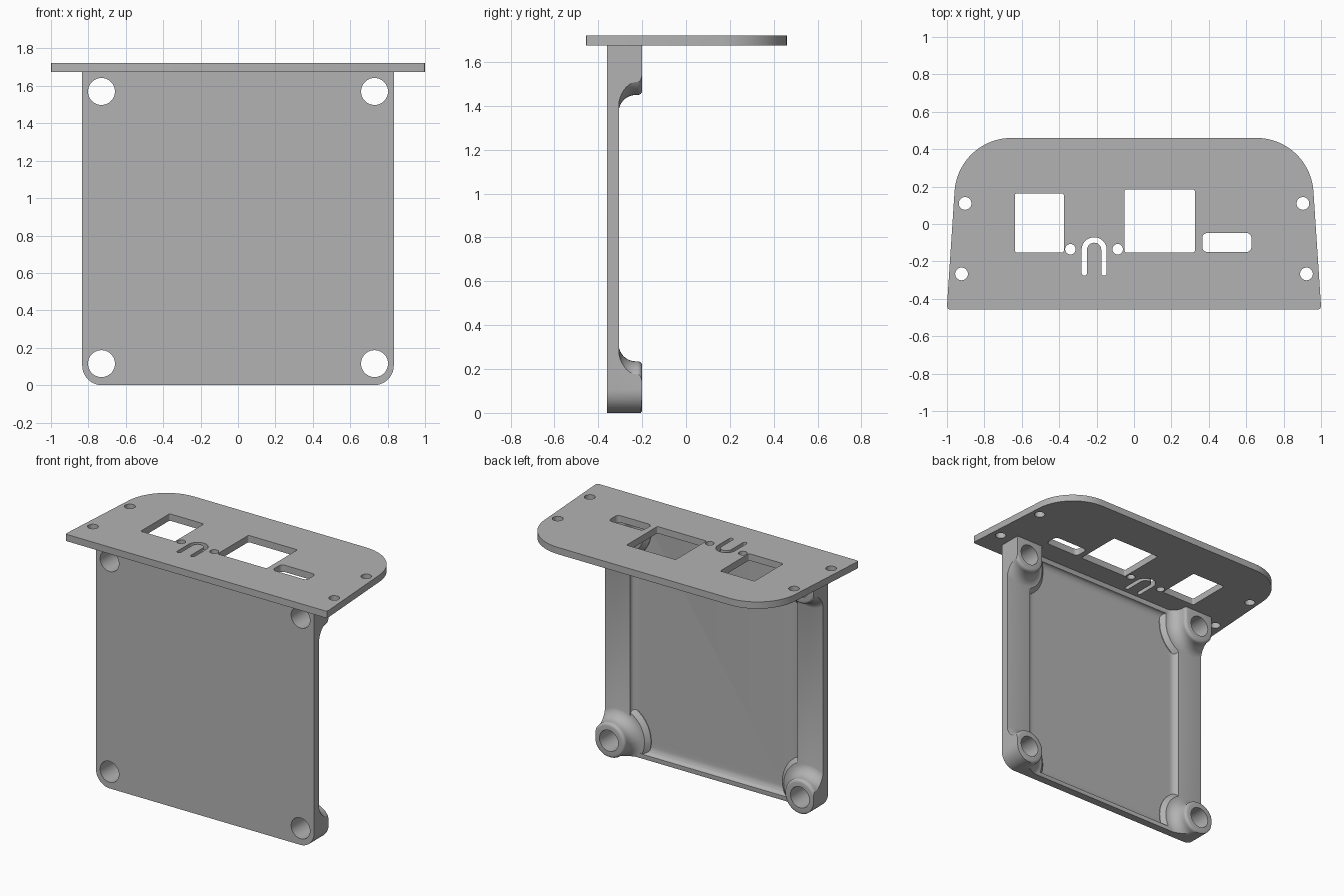
import bpy, bmesh
from math import sin, cos, pi

cube = bpy.data.objects.get("Cube")
if cube:
    bpy.data.objects.remove(cube, do_unlink=True)

grey = bpy.data.materials.new("plain grey")
grey.use_nodes = True
grey.diffuse_color = (0.45, 0.45, 0.45, 1)
grey.node_tree.nodes["Principled BSDF"].inputs["Base Color"].default_value = grey.diffuse_color


def arc(cx, cy, r, a0, a1, n=10):
    return [(cx + r * cos(a0 + (a1 - a0) * i / n), cy + r * sin(a0 + (a1 - a0) * i / n))
            for i in range(n + 1)]


def rounded_rect(x0, x1, y0, y1, r, n=8):
    return (arc(x1 - r, y1 - r, r, 0, pi / 2, n) + arc(x0 + r, y1 - r, r, pi / 2, pi, n)
            + arc(x0 + r, y0 + r, r, pi, 1.5 * pi, n) + arc(x1 - r, y0 + r, r, 1.5 * pi, 2 * pi, n))


def circle(cx, cy, r, n=40):
    return arc(cx, cy, r, 0, 2 * pi, n)[:-1]


def loft(name, loops, axis):
    """Join equal-length outlines [(level, points)] along an axis and cap both ends."""
    bm = bmesh.new()
    rings = []
    for level, pts in loops:
        place = (lambda p: (p[0], level, p[1])) if axis == "y" else (lambda p: (p[0], p[1], level))
        rings.append([bm.verts.new(place(p)) for p in pts])
    for a, b in zip(rings, rings[1:]):
        for i in range(len(a)):
            j = (i + 1) % len(a)
            bm.faces.new((a[i], a[j], b[j], b[i]))
    bm.faces.new(rings[0])
    bm.faces.new(rings[-1])
    bmesh.ops.recalc_face_normals(bm, faces=bm.faces)
    mesh = bpy.data.meshes.new(name)
    bm.to_mesh(mesh)
    bm.free()
    mesh.materials.append(grey)
    obj = bpy.data.objects.new(name, mesh)
    bpy.context.collection.objects.link(obj)
    return obj


def prism(name, pts, axis, lo, hi):
    return loft(name, [(lo, pts), (hi, pts)], axis)


def combine(obj, other, operation):
    mod = obj.modifiers.new("cut", "BOOLEAN")
    mod.operation, mod.solver, mod.object = operation, "EXACT", other
    bpy.context.view_layer.objects.active = obj
    bpy.ops.object.modifier_apply(modifier=mod.name)
    bpy.data.objects.remove(other, do_unlink=True)


FRONT, BACK, BOSS_END = -0.36, -0.305, -0.2
HALF, TOP = 0.833, 1.678
BOSS_X, LOW_Z, HIGH_Z = 0.73, 0.115, 1.57

# Upright panel with rounded lower corners
r = 0.105
outline = ([(HALF, TOP), (-HALF, TOP)] + arc(-HALF + r, r, r, pi, 1.5 * pi)
           + arc(HALF - r, r, r, 1.5 * pi, 2 * pi))
panel = prism("upright_panel", outline, "y", FRONT, BACK)

# Shallow pocket with filleted walls in the back
depth, width = 0.035, 0.055
loops = [(BACK + 0.05, rounded_rect(-0.64, 0.64, 0.03, 1.64, 0.1))]
for i in range(7):
    t = i / 6 * pi / 2
    inset = width * (1 - cos(t))
    loops.append((BACK - depth * sin(t),
                  rounded_rect(-0.64 + inset, 0.64 - inset, 0.03 + inset, 1.64 - inset, 0.1 - inset)))
combine(panel, loft("pocket_cutter", loops, "y"), "DIFFERENCE")

# Boss profile: wide foot, concave fillet, rounded tip
fillet, tip, radius = 0.078, 0.02, 0.12
profile = [(FRONT + 0.01, radius + fillet + 0.03), (BACK - 0.03, radius + fillet + 0.03)]
for i in range(9):
    t = i / 8 * pi / 2
    profile.append((BACK - 0.002 + fillet * (1 - cos(t)), radius + fillet * (1 - sin(t))))
for i in range(5):
    t = i / 4 * pi / 2
    profile.append((BOSS_END - tip + tip * sin(t), radius - tip * (1 - cos(t))))

for side in (-1, 1):
    for z, stretch in ((LOW_Z, 0), (HIGH_Z, 0.15)):
        rings = []
        for y, rad in profile:
            # Upper bosses run on up into the top plate
            upper = arc(side * BOSS_X, z + stretch, rad, 0, pi, 20)
            lower = arc(side * BOSS_X, z - 0.0001, rad, pi, 2 * pi, 20)
            rings.append((y, upper + lower))
        boss = loft("boss", rings, "y")
        combine(boss, prism("boss_trim", outline, "y", FRONT, 0), "INTERSECT")
        combine(panel, boss, "UNION")
        hole = circle(side * BOSS_X, z, 0.072)
        combine(panel, prism("bolt_hole_cutter", hole, "y", FRONT - 0.1, 0), "DIFFERENCE")

# Top plate: tapered sides and large rounded back corners
half_outline = [(0.985, -0.457), (0.996, -0.453), (1.0, -0.44)] + arc(0.655, 0.155, 0.305, 0.055, pi / 2, 24)
plate_outline = half_outline + [(-x, y) for x, y in reversed(half_outline)]
plate = prism("top_plate", plate_outline, "z", 1.675, 1.722)

# Openings: two connector windows, a slot, small holes and a flexible tongue
openings = [rounded_rect(-0.637, -0.375, -0.152, 0.163, 0.01),
            rounded_rect(-0.05, 0.325, -0.152, 0.185, 0.01),
            rounded_rect(0.365, 0.628, -0.15, -0.048, 0.028),
            circle(-0.34, -0.135, 0.028), circle(-0.087, -0.135, 0.028)]
for side in (-1, 1):
    openings += [circle(side * 0.903, 0.11, 0.034), circle(side * 0.922, -0.267, 0.034)]
cx, cy, outer, inner, foot = -0.213, -0.138, 0.067, 0.038, -0.262
mid, end = (outer + inner) / 2, (outer - inner) / 2
openings.append(arc(cx, cy, outer, 0, pi, 20) + arc(cx - mid, foot, end, pi, 2 * pi, 8)
                + arc(cx, cy, inner, pi, 0, 20) + arc(cx + mid, foot, end, -pi, 0, 8))
for shape in openings:
    combine(plate, prism("opening_cutter", shape, "z", 1.6, 1.8), "DIFFERENCE")

# Smooth rounded areas, keep crisp edges
for obj in (panel, plate):
    bpy.ops.object.select_all(action="DESELECT")
    obj.select_set(True)
    bpy.context.view_layer.objects.active = obj
    bpy.ops.object.shade_smooth_by_angle(angle=pi / 6)
